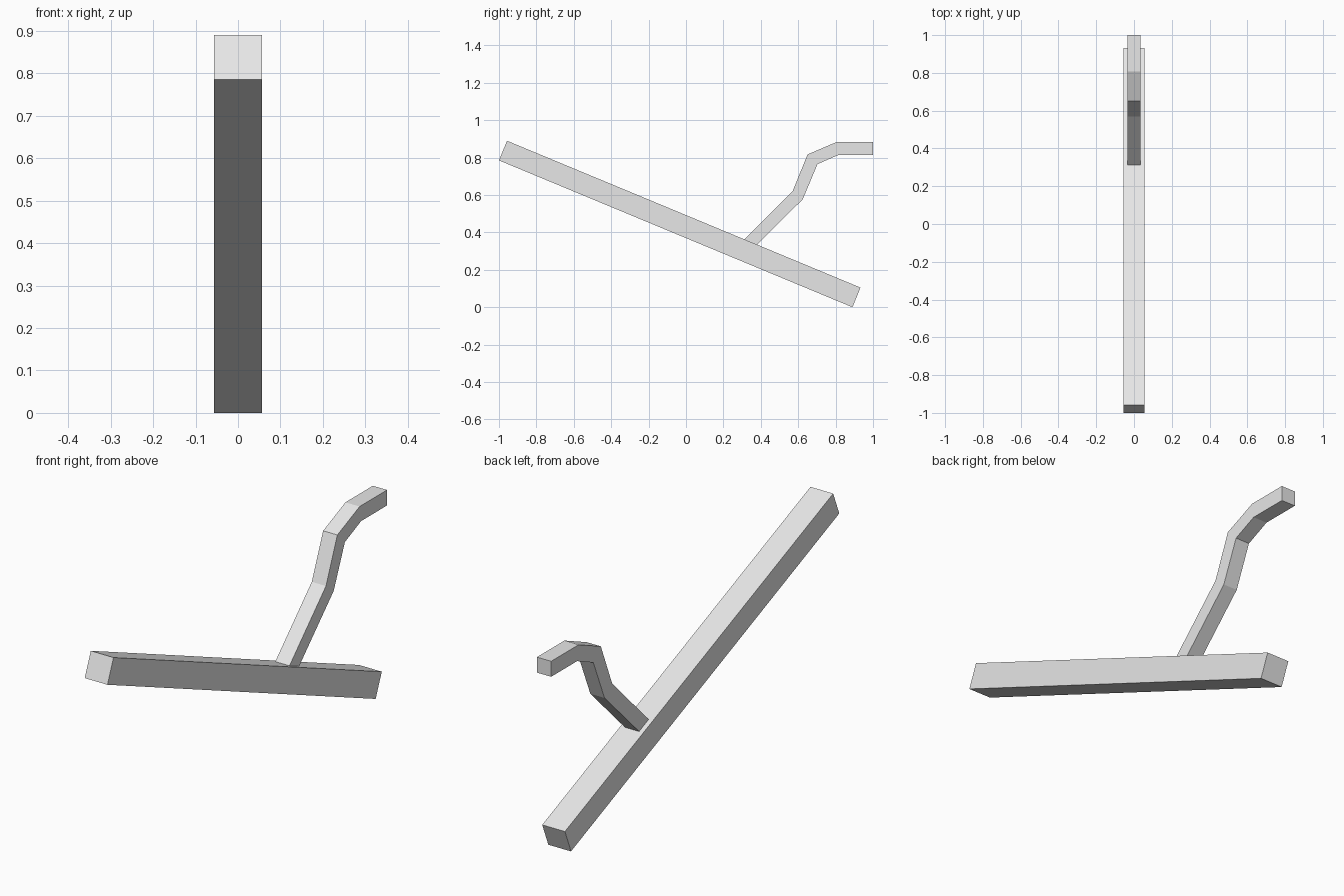
import bpy
import bmesh

cube = bpy.data.objects.get("Cube")
if cube:
    bpy.data.objects.remove(cube, do_unlink=True)

# Single light grey material
grey = bpy.data.materials.new("light grey")
grey.use_nodes = True
colour = (0.8, 0.8, 0.8, 1.0)
grey.diffuse_color = colour
grey.node_tree.nodes["Principled BSDF"].inputs["Base Color"].default_value = colour


def extrude_profile(name, profile, half_width):
    """Side outline in (y, z), extruded symmetrically along x."""
    bm = bmesh.new()
    outline = bm.faces.new([bm.verts.new((-half_width, y, z)) for y, z in profile])
    side = bmesh.ops.extrude_face_region(bm, geom=[outline], use_keep_orig=True)
    moved = [v for v in side["geom"] if isinstance(v, bmesh.types.BMVert)]
    bmesh.ops.translate(bm, verts=moved, vec=(2 * half_width, 0, 0))
    bmesh.ops.recalc_face_normals(bm, faces=bm.faces)
    mesh = bpy.data.meshes.new(name)
    bm.to_mesh(mesh)
    bm.free()
    mesh.materials.append(grey)
    obj = bpy.data.objects.new(name, mesh)
    bpy.context.collection.objects.link(obj)
    return obj


# Long sloping beam
extrude_profile("sloping_beam",
                [(-1, 0.785), (-0.957, 0.89), (0.933, 0.105), (0.89, 0)], 0.056)

# Bent arm, its foot sunk slightly into the beam
upper_edge = [(0.308, 0.358), (0.57, 0.62), (0.65, 0.817), (0.807, 0.884), (1, 0.884)]
lower_edge = [(0.377, 0.331), (0.624, 0.577), (0.703, 0.765), (0.817, 0.815), (1, 0.815)]
extrude_profile("bent_arm", upper_edge + lower_edge[::-1], 0.035)
